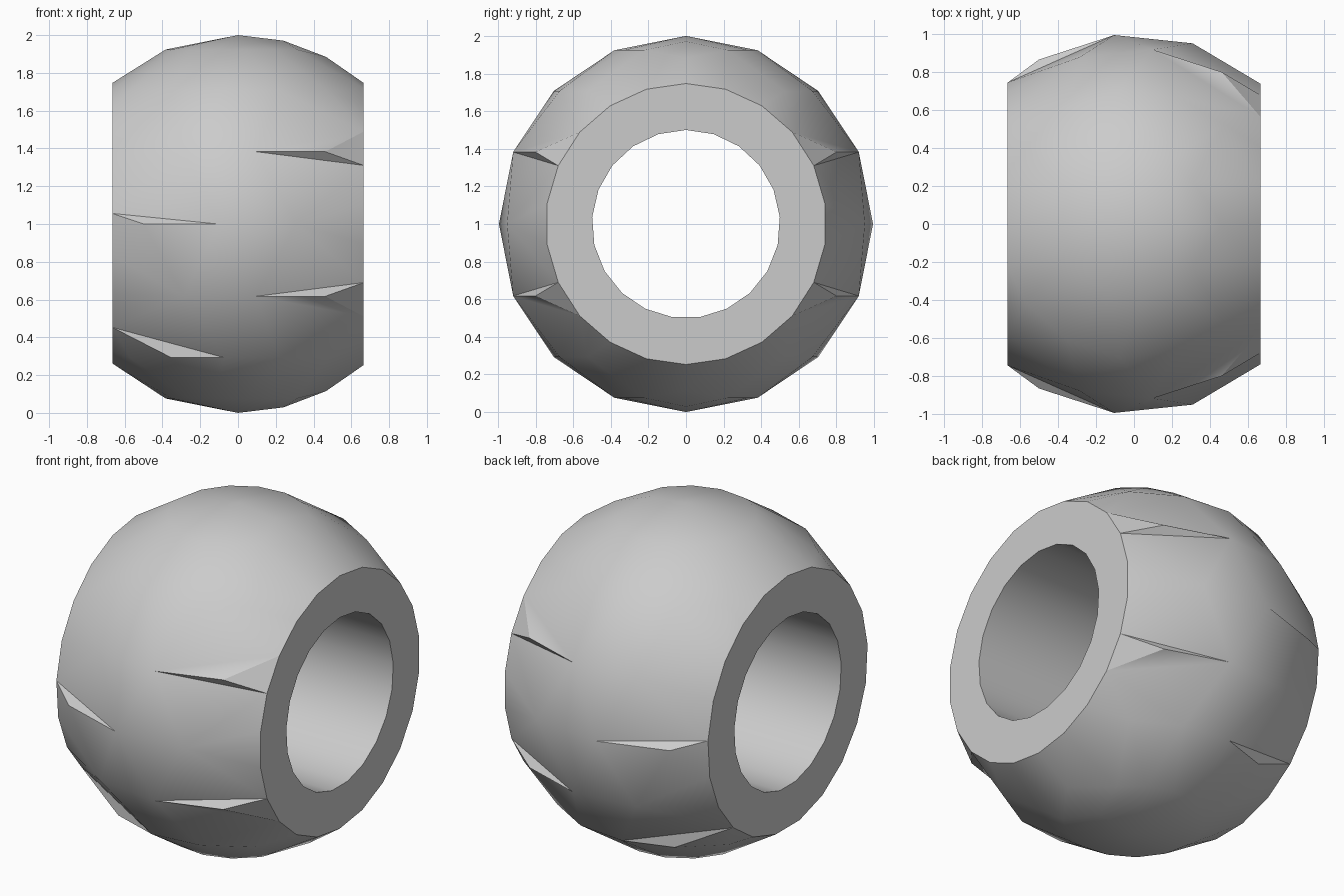
import bpy, bmesh
from math import sin, cos, pi, radians, sqrt
from mathutils import Vector

cube = bpy.data.objects.get("Cube")
if cube:
    bpy.data.objects.remove(cube, do_unlink=True)

HALF = 0.665                      # half length along the bore
RIM = sqrt(1 - HALF ** 2)         # outer radius of the flat ends
BORE = 0.5
BORE_SIDES = 21
RIM_SIDES = {HALF: 22, -HALF: 21}
CENTRE = Vector((0, 0, 1))


def on_sphere(lat, azimuth):
    lat, azimuth = radians(lat), radians(azimuth)
    return Vector((cos(lat) * cos(azimuth), cos(lat) * sin(azimuth), sin(lat)))


def ring(x, radius, count):
    return [Vector((x, radius * sin(2 * pi * k / count), radius * cos(2 * pi * k / count)))
            for k in range(count)]


# Staggered sphere points, trimmed by the two ends
points = [on_sphere(90, 0), on_sphere(-90, 0)]
for row in range(-3, 4):
    for k in range(15):
        p = on_sphere(row * 22.5, 24 * k + 12 * (row % 2))
        if abs(p.x) < 0.6 and not (abs(row) == 3 and p.x > 0.35):
            points.append(p)
for tilt in (13.9, 27.8):
    points += [on_sphere(s * (90 - tilt), 0) for s in (1, -1)]
for x, sides in RIM_SIDES.items():
    points += ring(x, RIM, sides)

bm = bmesh.new()
for p in points:
    bm.verts.new(p)
bmesh.ops.convex_hull(bm, input=bm.verts[:])

# Open both ends
caps = [f for f in bm.faces
        if all(abs(v.co.x - HALF) < 1e-3 for v in f.verts)
        or all(abs(v.co.x + HALF) < 1e-3 for v in f.verts)]
bmesh.ops.delete(bm, geom=caps, context='FACES')


def nearest(p):
    return min(bm.verts, key=lambda v: (v.co - p).length)


def notch(a, b, c, side, skip=None):
    """Flatten the panel on one side of the line a-b-c and close the step."""
    normal = (b.co - a.co).cross(c.co - a.co)
    if normal.z * side < 0:
        normal.negate()
    fan = [f for f in b.link_faces if skip not in f.verts[:]
           and (f.calc_center_median() - a.co).dot(normal) > 0]
    links = [[v for v in f.verts if v != b] for f in fan]
    chain = [a]
    while chain[-1] != c:
        step = next((l for l in links if chain[-1] in l), None)
        if step is None:
            return
        links.remove(step)
        chain.append(step[0] if step[1] == chain[-1] else step[1])
    bmesh.ops.delete(bm, geom=fan, context='FACES')
    for v, w in zip(chain, chain[1:-1]):
        bm.faces.new((v, w, c))
    bm.faces.new((a, b, c))


# Notches: latitude, two azimuths, end, rim point, open side, rim point beyond the ridge
for lat, az_a, az_b, x, k, side, beyond in (
        (22.5, 84, 60, HALF, 4, -1, 3),
        (-22.5, 84, 60, HALF, 7, 1, 8),
        (0, 96, 120, -HALF, 5, 1, None),
        (-45, 96, 120, -HALF, 8, 1, None)):
    rim = ring(x, RIM, RIM_SIDES[x])
    for s in (1, -1):
        a, b = nearest(on_sphere(lat, s * az_a)), nearest(on_sphere(lat, s * az_b))
        c = nearest(rim[s * k])
        notch(a, b, c, side)
        if beyond:
            notch(a, b, nearest(rim[s * beyond]), -side, skip=c)

# Flat ends, stitched from the rim to the bore
bores = []
for x, sides in RIM_SIDES.items():
    outer = [nearest(p) for p in ring(x, RIM, sides)]
    inner = [bm.verts.new(p) for p in ring(x, BORE, BORE_SIDES)]
    bores.append(inner)
    i = j = 0
    while i < sides or j < BORE_SIDES:
        o, n = outer[i % sides], inner[j % BORE_SIDES]
        if i < sides and (j == BORE_SIDES or (i + 1) * BORE_SIDES <= (j + 1) * sides):
            i += 1
            bm.faces.new((o, outer[i % sides], n))
        else:
            j += 1
            bm.faces.new((o, inner[j % BORE_SIDES], n))

# Bore wall
near, far = bores
for i in range(BORE_SIDES):
    bm.faces.new((near[i - 1], near[i], far[i], far[i - 1]))

bmesh.ops.recalc_face_normals(bm, faces=bm.faces[:])
bmesh.ops.translate(bm, verts=bm.verts[:], vec=CENTRE)
mesh = bpy.data.meshes.new("bead")
bm.to_mesh(mesh)
bm.free()
bead = bpy.data.objects.new("bead", mesh)
bpy.context.collection.objects.link(bead)

# Plain grey
grey = bpy.data.materials.new("plain_grey")
grey.use_nodes = True
colour = (0.6, 0.6, 0.6, 1)
grey.diffuse_color = colour
grey.node_tree.nodes["Principled BSDF"].inputs["Base Color"].default_value = colour
mesh.materials.append(grey)

bpy.context.view_layer.objects.active = bead
bead.select_set(True)
bpy.ops.object.shade_smooth_by_angle(angle=radians(32))
